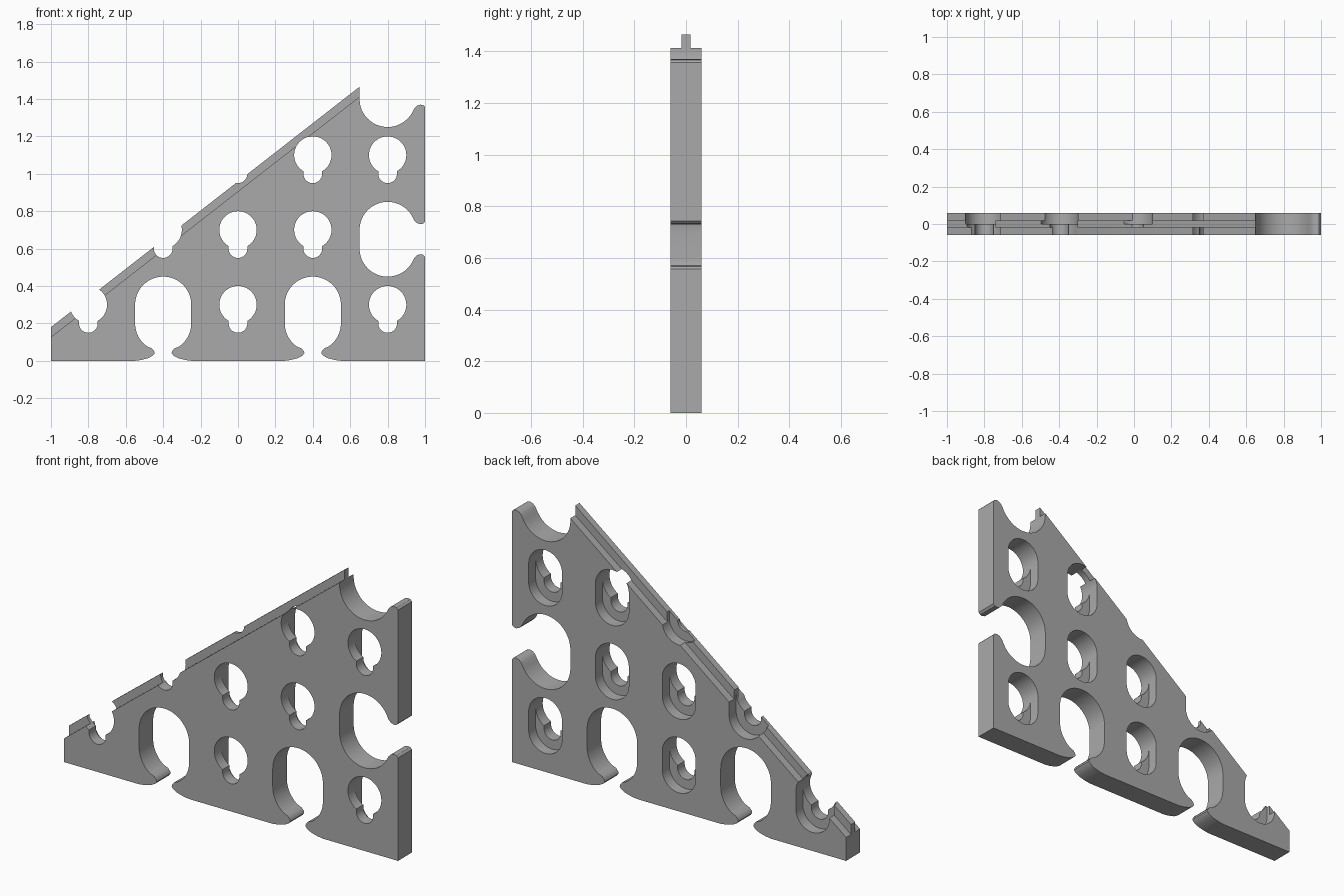
import bpy, bmesh
from math import sin, cos, radians

cube = bpy.data.objects.get("Cube")
if cube:
    bpy.data.objects.remove(cube)

HALF = 0.06          # half thickness of the plate
TONGUE = 0.018       # half thickness of the sloped tongue
SLOPE = 0.779


def slope_z(x, drop=0.0):
    return 0.18 + SLOPE * (x + 1) - drop


def arc(cx, cz, r, a0, a1, n=20):
    steps = [radians(a0 + (a1 - a0) * i / n) for i in range(n + 1)]
    return [(cx + r * cos(a), cz + r * sin(a)) for a in steps]


def prism(name, outline, y0, y1):
    """Extrude an (x, z) outline from y0 to y1."""
    bm = bmesh.new()
    face = bm.faces.new([bm.verts.new((x, y0, z)) for x, z in outline])
    new = bmesh.ops.extrude_face_region(bm, geom=[face])["geom"]
    verts = [v for v in new if isinstance(v, bmesh.types.BMVert)]
    bmesh.ops.translate(bm, verts=verts, vec=(0, y1 - y0, 0))
    bmesh.ops.recalc_face_normals(bm, faces=bm.faces)
    mesh = bpy.data.meshes.new(name)
    bm.to_mesh(mesh)
    bm.free()
    obj = bpy.data.objects.new(name, mesh)
    bpy.context.collection.objects.link(obj)
    return obj


def cut(outline, y0=-0.2, y1=0.2):
    """Subtract a prism from the plate."""
    cutter = prism("cutter", outline, y0, y1)
    cutter.hide_render = True
    mod = plate.modifiers.new("cut", "BOOLEAN")
    mod.operation = "DIFFERENCE"
    mod.solver = "EXACT"
    mod.object = cutter
    bpy.context.view_layer.objects.active = plate
    bpy.ops.object.modifier_apply(modifier=mod.name)
    bpy.data.objects.remove(cutter)


def stadium(x, z_low, z_high, r):
    return arc(x, z_high, r, 0, 180) + arc(x, z_low, r, 180, 360)


# Triangular plate
plate = prism("bracket_plate", [(-1, 0), (1, 0), (1, slope_z(1)), (-1, slope_z(-1))], -HALF, HALF)
bpy.context.view_layer.objects.active = plate
plate.select_set(True)

# Shoulders on both sides of the sloped tongue
shoulder = [(-1.2, slope_z(-1.2, 0.053)), (1.2, slope_z(1.2, 0.053)), (1.2, 2.5), (-1.2, 2.5)]
cut(shoulder, -0.2, -TONGUE)
cut(shoulder, TONGUE, 0.2)

# Keyholes: round head, narrow front slot, wide rear recess
for x, z in [(-0.8, 0.3), (0, 0.3), (0.8, 0.3), (-0.4, 0.7), (0, 0.7), (0.4, 0.7),
             (0, 1.1), (0.4, 1.1), (0.8, 1.1)]:
    cut(arc(x, z, 0.1, 0, 351, 39))
    cut(stadium(x, z - 0.1, z, 0.05))
    cut(stadium(x, z - 0.1, z, 0.1), 0, 0.2)

# Bottom openings with rounded lips
lip = [(0.06, 0.066), (0.048, 0.052), (0.045, 0.04), (0.055, 0.028), (0.08, 0.014),
       (0.12, 0.004), (0.16, -0.001), (0.16, -0.1)]
half = arc(0, 0.3, 0.15, 90, 0) + arc(0, 0.2, 0.15, 0, -55, 12) + lip
for x in (-0.4, 0.4):
    cut([(x + u, z) for u, z in half] + [(x - u, z) for u, z in reversed(half[1:])])

# Side opening with rounded lips
side_lip = [(0.943, 0.1), (0.957, 0.086), (0.975, 0.08), (0.99, 0.083), (1.0, 0.093), (1.1, 0.093)]
upper = [(x, z - 0.65) for x, z in arc(0.8, 0.7, 0.15, 180, 30)] + side_lip
cut([(x, 0.65 + d) for x, d in upper] + [(x, 0.65 - d) for x, d in reversed(upper)])

# Open notch at the top corner
cut([(0.65, 2.2)] + arc(0.8, 1.4, 0.15, 180, 330)
    + [(x, 1.45 - d) for x, d in side_lip] + [(1.1, 2.2)])

# Plain grey material
grey = bpy.data.materials.new("plain_grey")
grey.use_nodes = True
colour = (0.4, 0.4, 0.4, 1)
grey.diffuse_color = colour
grey.node_tree.nodes["Principled BSDF"].inputs["Base Color"].default_value = colour
plate.data.materials.clear()
plate.data.materials.append(grey)
for poly in plate.data.polygons:
    poly.material_index = 0
bpy.ops.object.shade_smooth_by_angle(angle=radians(30))
